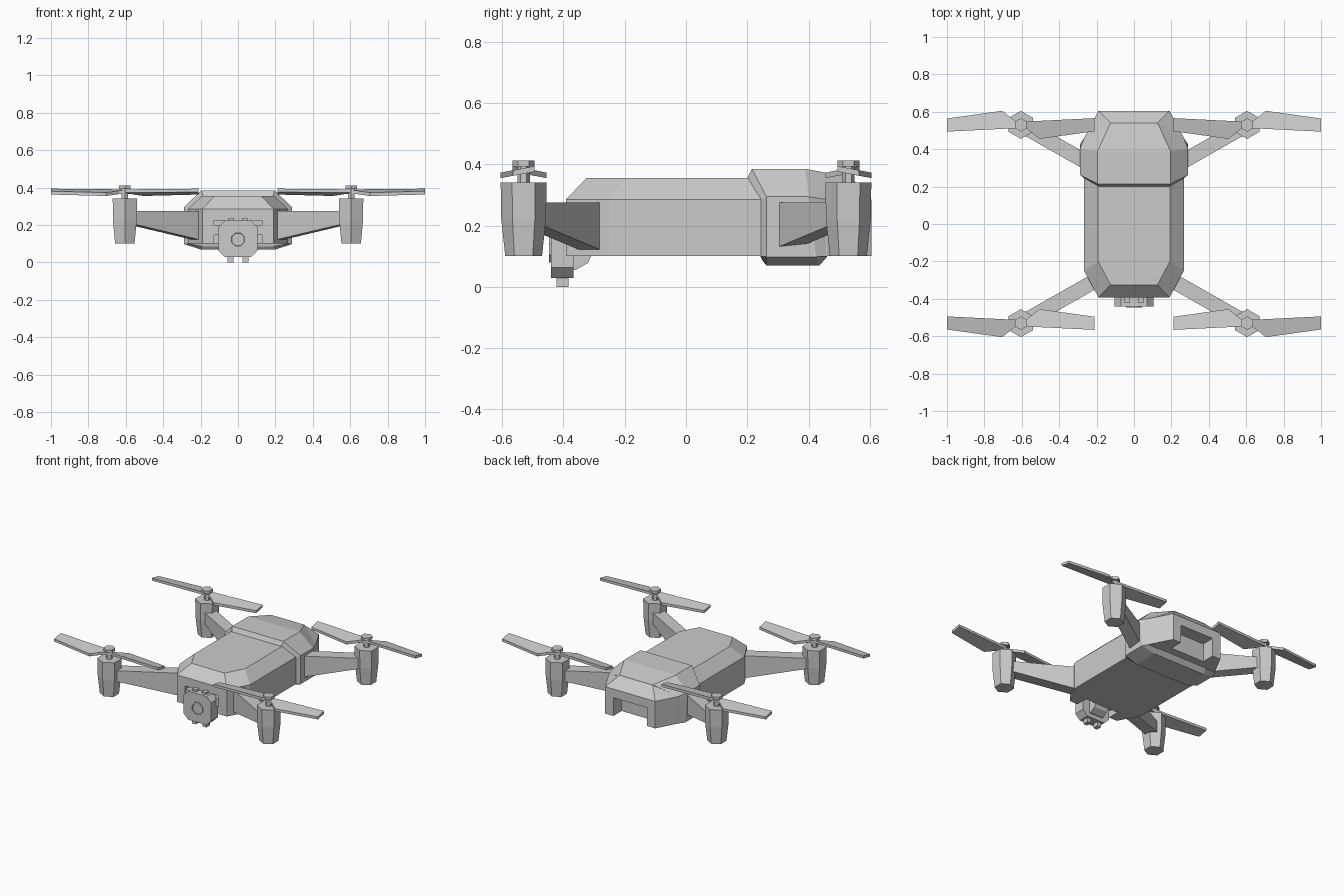
import bpy, bmesh
from math import cos, sin, pi
from mathutils import Vector

if "Cube" in bpy.data.objects:
    bpy.data.objects.remove(bpy.data.objects["Cube"])


def loft(name, rings):
    # closed rings with equal point counts, capped at both ends
    bm = bmesh.new()
    vs = [[bm.verts.new(p) for p in r] for r in rings]
    n = len(rings[0])
    for a, b in zip(vs, vs[1:]):
        for i in range(n):
            j = (i + 1) % n
            bm.faces.new((a[i], a[j], b[j], b[i]))
    bm.faces.new(vs[0])
    bm.faces.new(vs[-1])
    bmesh.ops.recalc_face_normals(bm, faces=bm.faces)
    me = bpy.data.meshes.new(name)
    bm.to_mesh(me)
    bm.free()
    ob = bpy.data.objects.new(name, me)
    bpy.context.collection.objects.link(ob)
    return ob


def box(name, x0, x1, y0, y1, z0, z1):
    return loft(name, [[(x0, y0, z), (x1, y0, z), (x1, y1, z), (x0, y1, z)] for z in (z0, z1)])


def outline(x, xe, yf, yfc, ybc, yb, z):
    # rectangle with cut corners, seen from above
    half = [(xe, yf), (x, yfc), (x, ybc), (xe, yb)]
    return [(a, b, z) for a, b in half] + [(-a, b, z) for a, b in reversed(half)]


def mirrored(half):
    return [tuple(p) for p in half] + [(-x, y, z) for x, y, z in reversed(half)]


def prism(name, cx, cy, levels, sides=6):
    # upright prism; levels are (radius, z), first corner towards +y
    return loft(name, [[(cx + r * sin(2 * pi * i / sides), cy + r * cos(2 * pi * i / sides), z)
                        for i in range(sides)] for r, z in levels])


# Main body with bevelled top and notches at both ends
body = loft("body", [
    outline(.267, .19, -.392, -.25, .46, .605, .10),
    outline(.267, .19, -.392, -.25, .46, .605, .285),
    outline(.192, .125, -.325, -.20, .415, .54, .355)])
for name, y0, y1 in (("front_notch_cutter", -.5, -.31), ("rear_notch_cutter", .515, .7)):
    cut = box(name, -.128, .128, y0, y1, 0, .225)
    cut.hide_render = True
    cut.hide_viewport = True
    mod = body.modifiers.new(name, 'BOOLEAN')
    mod.operation = 'DIFFERENCE'
    mod.solver = 'EXACT'
    mod.object = cut

# Raised shell wrapped around the rear of the body
loft("rear_shell", [mirrored(r) for r in (
    [(.185, .195, .346), (.264, .243, .283), (.264, .243, .10), (.19, .25, .085)],
    [(.195, .215, .385), (.29, .263, .294), (.29, .263, .098), (.20, .263, .069)],
    [(.195, .39, .385), (.29, .40, .294), (.29, .425, .098), (.20, .435, .069)],
    [(.126, .54, .357), (.266, .46, .285), (.266, .46, .099), (.19, .458, .095)])])

# Camera: octagonal housing, lens, axle, tabs and link
def housing_ring(y, s=0):
    w, c = .104 - s, .035
    z0, z1 = .028 + s, .224 - s
    return [(w, y, z0 + c), (w, y, z1 - c), (w - c, y, z1), (c - w, y, z1),
            (-w, y, z1 - c), (-w, y, z0 + c), (c - w, y, z0), (w - c, y, z0)]

loft("camera_housing", [housing_ring(-.441), housing_ring(-.367)])
loft("camera_lens", [[(r * cos(pi * (i + .5) / 4), y, .122 + r * sin(pi * (i + .5) / 4))
                      for i in range(8)] for r, y in ((.047, -.40), (.047, -.447), (.038, -.447), (.036, -.442))])
box("camera_axle", -.128, .128, -.385, -.345, .145, .20)
for s in (-1, 1):
    box("camera_lower_tab", s * .04 - .015, s * .04 + .015, -.422, -.383, 0, .04)
    box("camera_upper_tab", s * .036 - .015, s * .036 + .015, -.422, -.383, .20, .238)
loft("camera_link", [[(x, -.39, .06), (x, -.36, .055), (x, -.32, .078), (x, -.30, .12),
                      (x, -.39, .15)] for x in (-.05, .05)])

# Four arms, each with motor pod, shaft, cap and two-blade propeller
for sx in (-1, 1):
    for sy in (-1, 1):
        cx, cy = sx * .605, sy * .53
        side = ("rear" if sy > 0 else "front") + ("_right" if sx > 0 else "_left")
        prism("motor_pod_" + side, cx, cy, [(.060, .10), (.073, .22), (.075, .34)])
        prism("shaft_" + side, cx, cy, [(.02, .33), (.02, .40)])
        prism("hub_cap_" + side, cx, cy, [(.036, .392), (.036, .412)])

        # tapered arm
        outer = Vector((cx, cy, 0))
        inner = Vector((sx * .20, sy * .30, 0))
        d = (inner - outer).normalized()
        n = Vector((-d.y, d.x, 0)) * .04
        rings = []
        for p, zb in ((outer + d * .03, .205), (inner, .115)):
            rings.append([p + n + Vector((0, 0, zb)), p - n + Vector((0, 0, zb)),
                          p - n + Vector((0, 0, .275)), p + n + Vector((0, 0, .275))])
        loft("arm_" + side, rings)

        # pitched blades, point-symmetric about the hub
        plan = [(0, .018), (.03, .018), (.395, -.035), (.395, .035), (.1, .075), (.03, .02)]
        plan = [(0, -.018), (.03, -.018), (.395, -.036), (.395, .034), (.1, .075), (.03, .02), (0, .018)]
        for k in (-1, 1):
            # outer blade is widest away from the body, inner blade towards it
            pts = [(k * x, k * y) for x, y in plan]
            loft("propeller_blade_" + side,
                 [[(cx + sx * x, cy + sy * y, .378 - .19 * k * y + dz) for x, y in pts]
                  for dz in (-.009, .009)])
